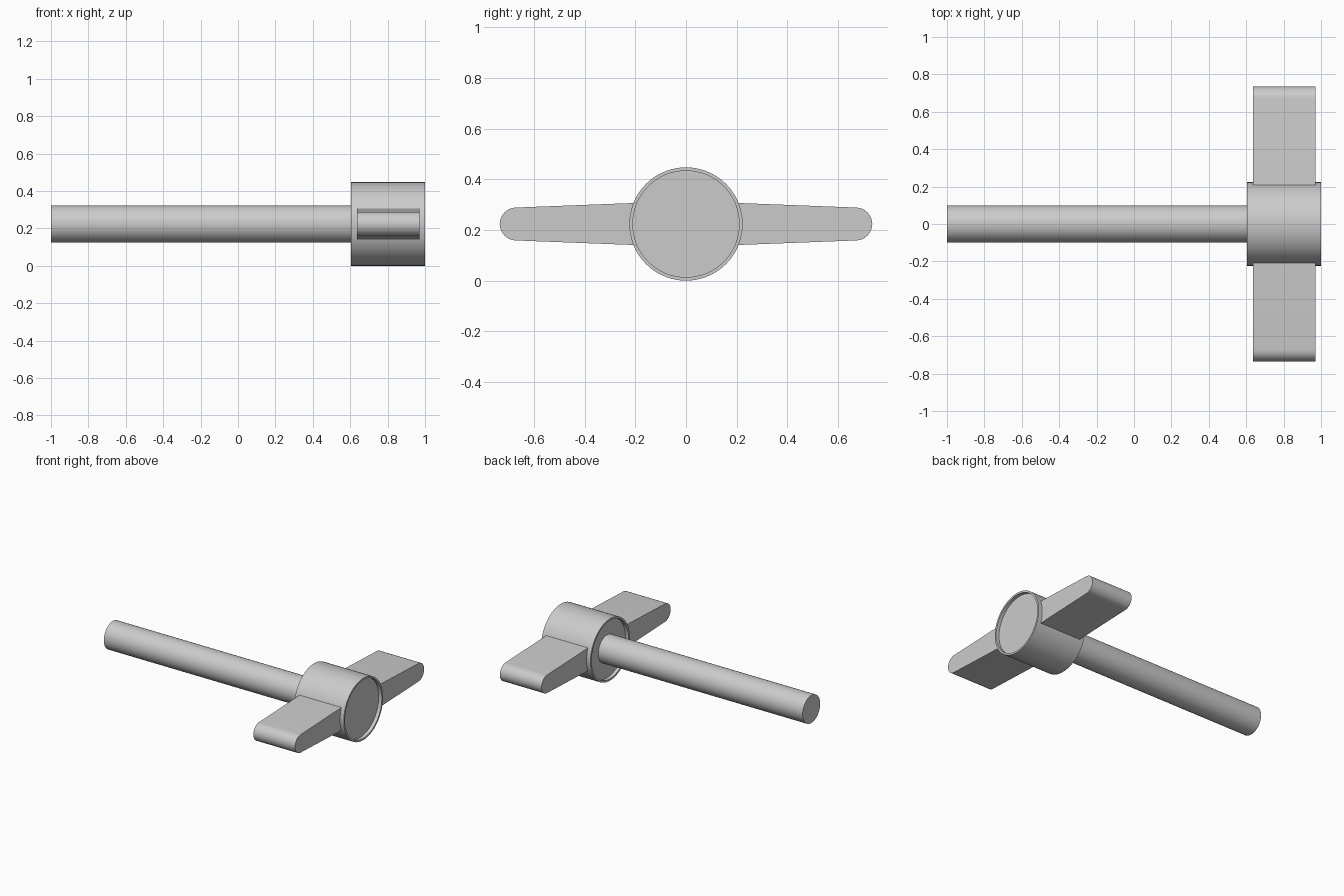
import bpy, bmesh, math
from mathutils import Matrix, Vector

cube = bpy.data.objects.get("Cube")
if cube:
    bpy.data.objects.remove(cube, do_unlink=True)

AXIS_Z = 0.2235

grey = bpy.data.materials.new("light grey")
grey.use_nodes = True
grey.diffuse_color = (0.6, 0.6, 0.6, 1)
grey.node_tree.nodes["Principled BSDF"].inputs["Base Color"].default_value = (0.6, 0.6, 0.6, 1)


def finish(bm, name):
    bmesh.ops.remove_doubles(bm, verts=bm.verts, dist=1e-5)
    bmesh.ops.recalc_face_normals(bm, faces=bm.faces)
    mesh = bpy.data.meshes.new(name)
    bm.to_mesh(mesh)
    bm.free()
    obj = bpy.data.objects.new(name, mesh)
    obj.location.z = AXIS_Z
    bpy.context.collection.objects.link(obj)
    mesh.materials.append(grey)
    bpy.ops.object.select_all(action="DESELECT")
    obj.select_set(True)
    bpy.context.view_layer.objects.active = obj
    bpy.ops.object.shade_smooth_by_angle(angle=math.radians(30))
    return obj


def lathe(name, profile, steps=72):
    """Spin a profile of (x, radius) points around the x axis."""
    bm = bmesh.new()
    verts = [bm.verts.new((x, 0, r)) for x, r in profile]
    edges = [bm.edges.new(pair) for pair in zip(verts, verts[1:])]
    bmesh.ops.spin(bm, geom=verts + edges, axis=(1, 0, 0), cent=(0, 0, 0),
                   angle=math.tau, steps=steps, use_merge=True)
    return finish(bm, name)


# Hub with a shallow recess in each end
R, RIM, DEPTH = 0.2235, 0.21, 0.025
lathe("hub", [(0.605 + DEPTH, 0), (0.605 + DEPTH, RIM), (0.605, RIM), (0.605, R),
              (1, R), (1, RIM), (1 - DEPTH, RIM), (1 - DEPTH, 0)])

# Rod
lathe("rod", [(-1, 0), (-1, 0.1), (0.65, 0.1), (0.65, 0)])


def wing(name, side):
    """Tapered blade with a round tip, extruded along x."""
    tip = 0.065
    outline = [(0.15, -0.085)]
    for i in range(17):
        a = math.pi * (i / 16 - 0.5)
        outline.append((0.67 + tip * math.cos(a), tip * math.sin(a)))
    outline.append((0.15, 0.085))
    bm = bmesh.new()
    face = bm.faces.new([bm.verts.new((0.637, side * y, z)) for y, z in outline])
    new = bmesh.ops.extrude_face_region(bm, geom=[face])["geom"]
    bmesh.ops.translate(bm, vec=(0.333, 0, 0),
                        verts=[v for v in new if isinstance(v, bmesh.types.BMVert)])
    return finish(bm, name)


# Handle wings
wing("front_wing", -1)
wing("back_wing", 1)
